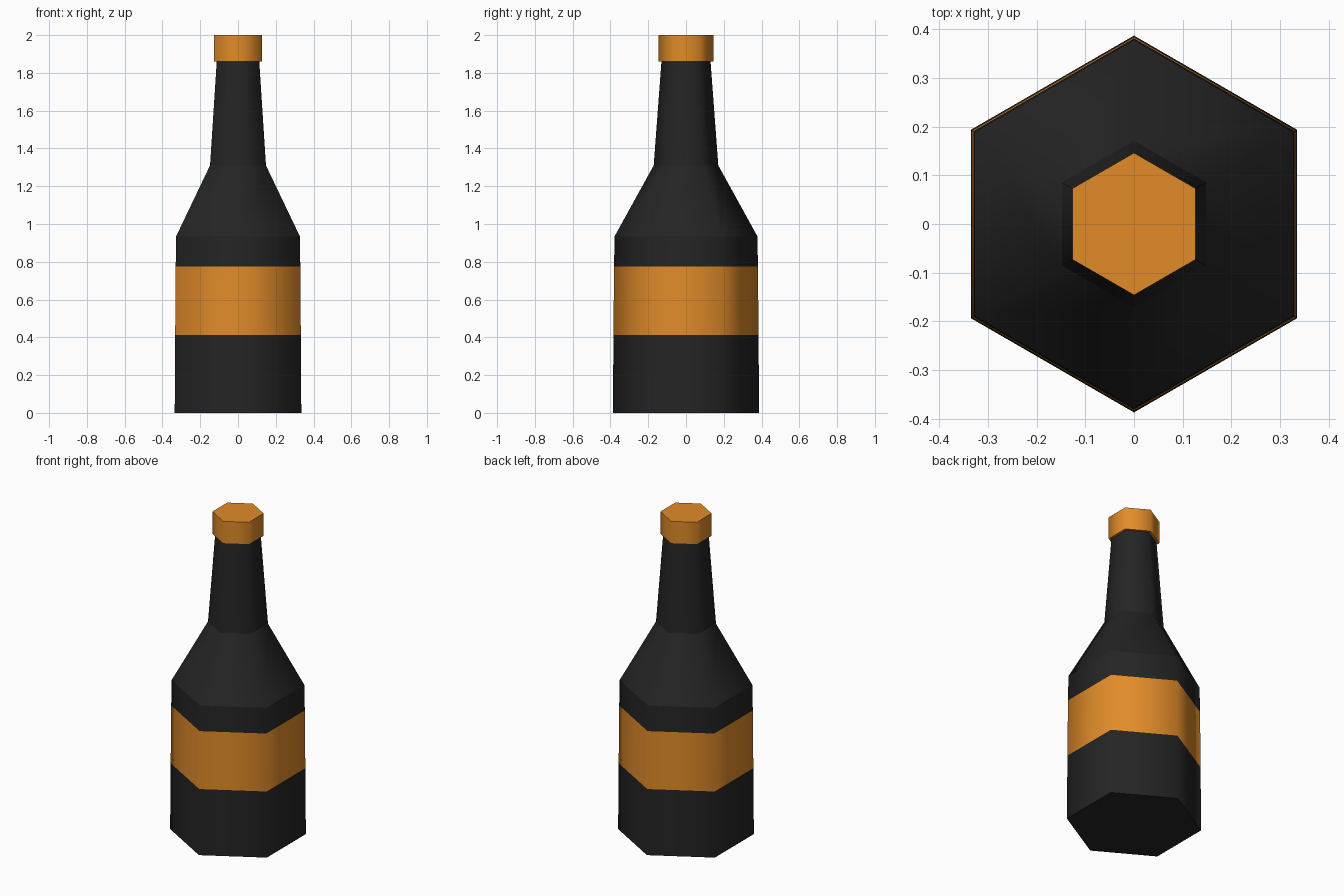
import bpy, bmesh
from math import pi, cos, sin

if "Cube" in bpy.data.objects:
    bpy.data.objects.remove(bpy.data.objects["Cube"])

SIDES = 6


def material(name, color):
    m = bpy.data.materials.new(name)
    m.diffuse_color = color
    m.use_nodes = True
    m.node_tree.nodes["Principled BSDF"].inputs["Base Color"].default_value = m.diffuse_color
    return m


def loft(name, profile, mat, bottom=False, top=False):
    """Hexagonal loft through (radius, z) rings, smooth around, crisp between rings."""
    bm = bmesh.new()
    rings = []
    for r, z in profile:
        angles = [pi / 2 + 2 * pi * i / SIDES for i in range(SIDES)]
        rings.append([bm.verts.new((r * cos(a), r * sin(a), z)) for a in angles])
    for lo, hi in zip(rings, rings[1:]):
        for i in range(SIDES):
            j = (i + 1) % SIDES
            bm.faces.new((lo[i], lo[j], hi[j], hi[i])).smooth = True
    if bottom:
        bm.faces.new(rings[0][::-1])
    if top:
        bm.faces.new(rings[-1])
    for ring in rings:
        for i in range(SIDES):
            bm.edges.get((ring[i], ring[(i + 1) % SIDES])).smooth = False
    mesh = bpy.data.meshes.new(name)
    bm.to_mesh(mesh)
    bm.free()
    mesh.materials.append(mat)
    obj = bpy.data.objects.new(name, mesh)
    bpy.context.collection.objects.link(obj)
    return obj


dark = material("dark_glass", (0.018, 0.018, 0.018, 1))
orange = material("orange_label", (0.75, 0.26, 0.022, 1))

# Lower body with closed base
loft("lower_body", [(0.387, 0), (0.384, 0.413)], dark, bottom=True)
# Label band flush with the body
loft("label_band", [(0.384, 0.413), (0.381, 0.775)], orange)
# Upper body, shoulder and neck
loft("shoulder_and_neck", [(0.381, 0.775), (0.378, 0.935), (0.171, 1.31), (0.130, 1.86)], dark)
# Cap with an overhanging lip
loft("cap", [(0.130, 1.86), (0.146, 1.86), (0.146, 2.0)], orange, top=True)
